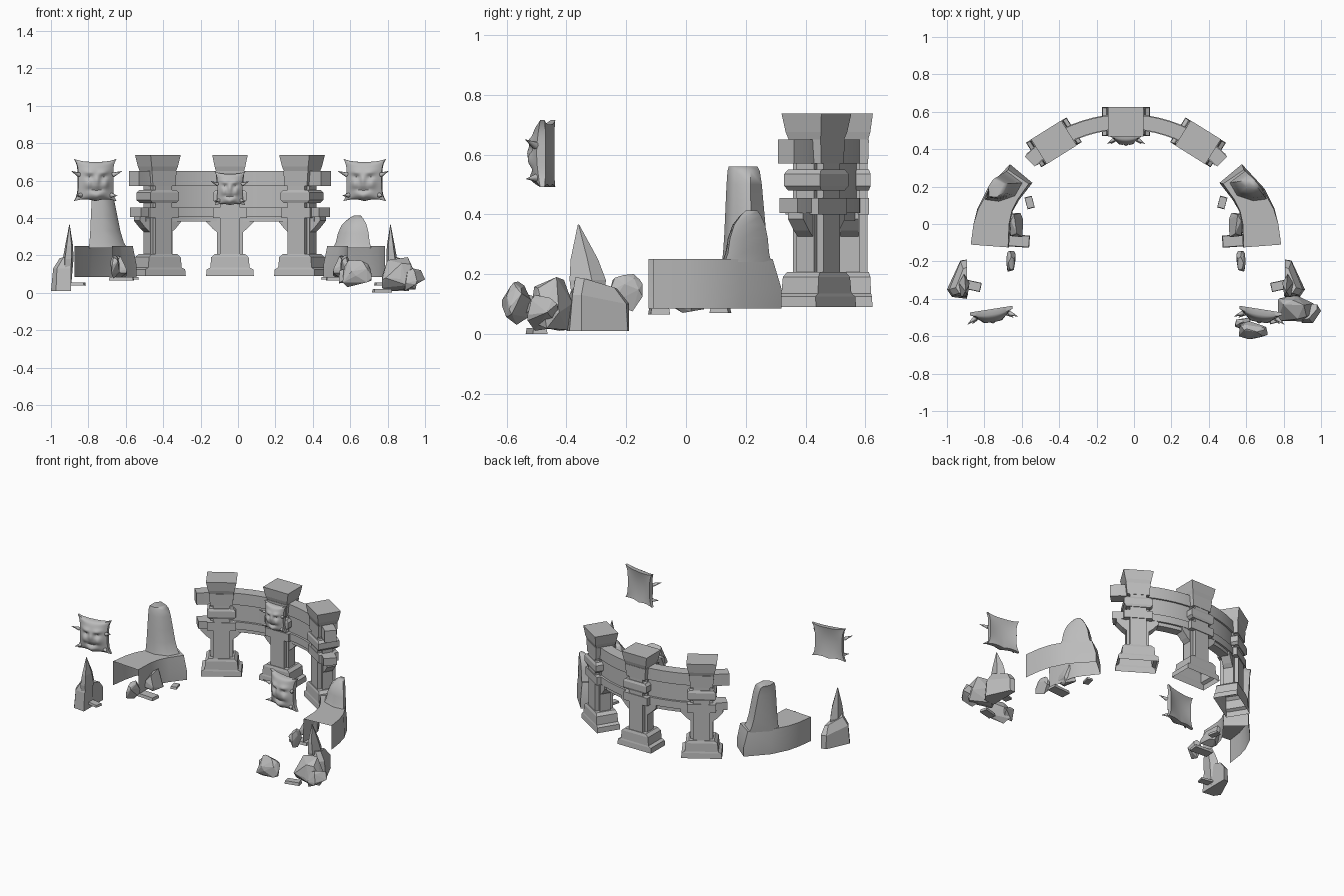
import bpy, bmesh, math, random
from mathutils import Vector, Matrix

cube = bpy.data.objects.get("Cube")
if cube:
    bpy.data.objects.remove(cube, do_unlink=True)

stone = bpy.data.materials.new("grey_stone")
stone.use_nodes = True
GREY = (0.5, 0.5, 0.5, 1)
stone.diffuse_color = GREY
stone.node_tree.nodes["Principled BSDF"].inputs["Base Color"].default_value = GREY

MID = -0.043                       # symmetry line of the ruin
ARC_Y, ARC_R = -0.18, 0.727        # colonnade arc


def finish(name, bm, matrix=None, smooth=None):
    if matrix:
        bmesh.ops.transform(bm, matrix=matrix, verts=bm.verts)
    bmesh.ops.recalc_face_normals(bm, faces=bm.faces)
    mesh = bpy.data.meshes.new(name)
    bm.to_mesh(mesh)
    bm.free()
    mesh.materials.append(stone)
    obj = bpy.data.objects.new(name, mesh)
    bpy.context.collection.objects.link(obj)
    if smooth:
        bpy.ops.object.select_all(action='DESELECT')
        obj.select_set(True)
        bpy.context.view_layer.objects.active = obj
        bpy.ops.object.shade_smooth_by_angle(angle=math.radians(smooth))


def loft(name, rings, matrix=None, smooth=None, closed=True, bottom=True):
    """Skin a row of equal rings; the first cap and the wrap can stay open."""
    bm = bmesh.new()
    loops = [[bm.verts.new(p) for p in ring] for ring in rings]
    n = len(loops[0])
    for a, b in zip(loops, loops[1:]):
        for i in range(n if closed else n - 1):
            j = (i + 1) % n
            bm.faces.new((a[i], a[j], b[j], b[i]))
    if bottom:
        bm.faces.new(loops[0])
    bm.faces.new(loops[-1])
    finish(name, bm, matrix, smooth)


def stack(name, levels, matrix=None, bottom=True):
    """Square block whose (height, width, depth) changes by level."""
    loft(name, [[(sx * w / 2, sy * d / 2, z) for sx, sy in
                 ((-1, -1), (1, -1), (1, 1), (-1, 1))]
                for z, w, d in levels], matrix, bottom=bottom)


def arc_band(name, deg, half, z0, z1):
    """Curved beam along the colonnade arc."""
    rings = []
    for i in range(21):
        a = math.radians(deg * (i / 10 - 1))
        rings.append([(MID - r * math.sin(a), ARC_Y + r * math.cos(a), z)
                      for r, z in ((ARC_R - half, z0), (ARC_R + half, z0),
                                   (ARC_R + half, z1), (ARC_R - half, z1))])
    loft(name, rings, smooth=30)


def rock(name, lo, hi, seed, count=16, flip=None):
    """Faceted boulder in the given bounds, narrowing towards its top."""
    rng = random.Random(seed)
    pts = [Vector([rng.uniform(-1, 1) for _ in range(3)]).normalized() for _ in range(count)]
    ends = [(min(p[k] for p in pts), max(p[k] for p in pts)) for k in range(3)]
    bm = bmesh.new()
    for p in pts:
        t = [(p[k] - ends[k][0]) / (ends[k][1] - ends[k][0]) for k in range(3)]
        grow = 1.35 - 0.5 * t[2]
        for k in (0, 1):
            t[k] = min(1, max(0, 0.5 + (t[k] - 0.5) * grow))
        bm.verts.new([lo[k] + (hi[k] - lo[k]) * t[k] for k in range(3)])
    hull = bmesh.ops.convex_hull(bm, input=bm.verts)
    inner = {g for g in hull["geom_interior"] if isinstance(g, bmesh.types.BMVert)}
    bmesh.ops.delete(bm, geom=list(inner), context='VERTS')
    finish(name, bm, flip)


def mask(name, place, width, height):
    """Carved demon face: a pinched cushion with brow, nose, cheeks and horns."""
    def bump(u, v, cu, cv, ru, rv):
        return math.exp(-((u - cu) / ru) ** 2 - ((v - cv) / rv) ** 2)
    n, size = 24, height / 0.225
    bm = bmesh.new()
    front, back = [], []
    for j in range(n + 1):
        front.append([])
        back.append([])
        for i in range(n + 1):
            u, v = 2 * i / n - 1, 2 * j / n - 1
            s = abs(u)
            x = u * (0.82 + 0.18 * v ** 4)
            z = v * (0.86 + 0.14 * s ** 3) if v > 0 else v * (1 - 0.08 * math.sin(s * math.pi))
            y = 0.035 * (1 - u * u) * (1 - v * v) ** 0.5 - 0.015 * s ** 3 * v * v
            y += 0.012 * bump(s, v, .4, .42, .3, .14) + 0.012 * bump(s, v, 0, 0, .17, .3)
            y += 0.012 * bump(s, v, .5, -.2, .2, .25) - 0.01 * bump(s, v, .4, .15, .18, .12)
            y += 0.014 * bump(s, v, 0, -.75, .4, .15) - 0.01 * bump(s, v, 0, -.48, .4, .08)
            edge = 0.03 - 0.012 * (1 - u * u) * (1 - v * v)
            x, z = x * width / 2, z * height / 2
            front[j].append(bm.verts.new((x, -y * size, z)))
            back[j].append(bm.verts.new((x, edge * size, z)))
    for grid in (front, back):
        for j in range(n):
            for i in range(n):
                bm.faces.new((grid[j][i], grid[j][i + 1], grid[j + 1][i + 1], grid[j + 1][i]))
    rim = [(0, i) for i in range(n)] + [(j, n) for j in range(n)]
    rim += [(n, n - i) for i in range(n)] + [(n - j, 0) for j in range(n)]
    for (a, b), (c, d) in zip(rim, rim[1:] + rim[:1]):
        bm.faces.new((front[a][b], front[c][d], back[c][d], back[a][b]))
    finish(name, bm, place, 50)
    # horns at the temples and jaw
    for side in (-1, 1):
        for x, z, length, aim in ((.40, .12, .055, (1, -.6, .45)), (.36, -.36, .04, (.8, -.8, -.1))):
            d = Vector((side * aim[0], aim[1], aim[2])).normalized()
            at = Vector((side * x * width, -0.005, z * height)) + d * length * size / 2
            horn = bmesh.new()
            bmesh.ops.create_cone(horn, segments=8, cap_ends=True, radius1=0.013 * size,
                                  radius2=0.001, depth=length * size,
                                  matrix=Matrix.Translation(at) @
                                  d.to_track_quat('Z', 'Y').to_matrix().to_4x4())
            finish(name + "_horn", horn, place, 50)


# --- colonnade -----------------------------------------------------------
for label, deg in (("left", -32), ("centre", 0), ("right", 32)):
    a = math.radians(deg)
    place = (Matrix.Translation((MID - ARC_R * math.sin(a), ARC_Y + ARC_R * math.cos(a), 0))
             @ Matrix.Rotation(a, 4, 'Z'))
    stack(label + "_pillar_plinth", [(.09, .255, .155), (.125, .25, .15), (.135, .21, .145),
                                     (.19, .20, .14), (.207, .16, .13)], place, bottom=False)
    stack(label + "_pillar_shaft", [(.2, .105, .12), (.66, .105, .12)], place, bottom=False)
    stack(label + "_pillar_back", [(.2, .14, .07), (.66, .14, .07)], place, bottom=False)
    stack(label + "_pillar_bracket", [(.325, .14, .06), (.345, .19, .06), (.385, .265, .06),
                                      (.41, .265, .06)], place)
    stack(label + "_pillar_block", [(.40, .18, .13), (.455, .18, .13)], place)
    stack(label + "_pillar_collar", [(.48, .15, .13), (.495, .18, .142), (.535, .18, .142),
                                     (.55, .15, .13)], place)
    stack(label + "_pillar_neck", [(.57, .14, .125), (.65, .155, .13)], place)
    stack(label + "_pillar_cap", [(.65, .15, .125), (.675, .165, .14), (.737, .19, .157)], place)

arc_band("upper_beam", 45, .038, .57, .65)
arc_band("lower_beam", 44, .042, .405, .455)
arc_band("arch_soffit", 40, .03, .38, .41)
arc_band("wall_panel", 32, .027, .45, .58)

# --- masks ---------------------------------------------------------------
mask("pillar_mask", Matrix.Translation((MID, .455, .558)), .165, .18)
for label, side in (("right", -1), ("left", 1)):
    mask(label + "_floating_mask", Matrix.Translation((MID + side * .717, -.485, .603)) @
         Matrix.Rotation(-side * math.radians(9), 4, 'Z'), .23, .225)

# --- hollow broken walls, spires and rubble, one set per side -------------
FOOT = [(.83, -.11), (.815, 0), (.795, .08), (.74, .19), (.62, .32),
        (.50, .22), (.57, .13), (.605, .07), (.62, 0), (.625, -.125)]
TOP = [(.83, -.11), (.815, 0), (.79, .08), (.735, .18), (.63, .29),
       (.52, .215), (.58, .13), (.61, .07), (.625, 0), (.63, -.125)]
LOW = [(.755, .13), (.735, .185), (.635, .285), (.55, .22), (.59, .15), (.68, .12)]
HIGH = [(.735, .145), (.735, .20), (.70, .245), (.64, .215), (.65, .165), (.69, .14)]
PEAK = [(.70, .20), (.70, .22), (.685, .24), (.66, .235), (.66, .215), (.68, .20)]


def spire_rings(top, levels):
    """Rings easing from the wall top to the spire top."""
    return [[(p[0] + (q[0] - p[0]) * f, p[1] + (q[1] - p[1]) * f, z)
             for p, q in zip(LOW, top)] for z, f in levels]


TALL = spire_rings(HIGH, ((.24, 0), (.27, .2), (.33, .4), (.41, .58), (.5, .78), (.545, .95), (.56, 1.15)))
STUB = spire_rings(PEAK, ((.24, 0), (.27, .15), (.32, .25), (.365, .45), (.395, .75), (.412, 1)))

for label, side, spire in (("right", -1, TALL), ("left", 1, STUB)):
    flip = Matrix.Translation((MID, 0, 0)) @ Matrix.Diagonal((side, 1, 1, 1))
    wall = [[(x, y, z) for x, y in pts] for pts, z in ((FOOT, .085), (FOOT, .15), (TOP, .25))]
    loft(label + "_curved_wall", wall, flip, 35, closed=False, bottom=False)
    loft(label + "_broken_spire", spire, flip, 60, bottom=False)

    # loose slabs and stones at the foot of the wall
    for name, x, y, z, w, d, h, turn in (("slab_back", .515, .115, .07, .04, .065, .015, -15),
                                         ("slab_front", .58, -.09, .065, .13, .065, .02, 4),
                                         ("slab_outer", .82, -.33, .04, .09, .05, .015, 12)):
        spot = flip @ Matrix.Translation((x, y, 0)) @ Matrix.Rotation(math.radians(turn), 4, 'Z')
        stack(label + "_" + name, [(z, w, d), (z + h, w * .95, d * .9)], spot)
    rock(label + "_round_stone", (.55, -.07, .07), (.63, .06, .2), 4, 16, flip)
    rock(label + "_small_stone", (.59, -.255, .075), (.64, -.145, .2), 3, 20, flip)

    # tall crystal leaning on its boulder
    boulder = [[(.85, -.19, .01), (.885, -.195, .01), (.957, -.35, .01), (.93, -.39, .01), (.85, -.40, .01)],
               [(.85, -.19, .10), (.885, -.20, .10), (.945, -.35, .13), (.925, -.38, .13), (.85, -.39, .13)],
               [(.85, -.23, .15), (.87, -.24, .155), (.91, -.34, .185), (.89, -.37, .19), (.85, -.37, .185)]]
    loft(label + "_boulder", boulder, flip)
    crystal = [[(x + .03 * s * math.cos(t), y + .067 * s * math.sin(t), z)
                for t in (math.tau * k / 5 + .3 for k in range(5))]
               for z, x, y, s in ((.02, .87, -.33, .7), (.18, .865, -.335, 1),
                                  (.25, .86, -.345, .75), (.365, .858, -.36, .04))]
    loft(label + "_crystal", crystal, flip)

# --- extra rocks in front on the left -------------------------------------
rock("large_front_rock", (.77, -.52, .01), (.96, -.38, .19), 12, 24)
rock("large_front_chip", (.88, -.53, .01), (1.0, -.42, .13), 21)
rock("near_front_rock", (.56, -.615, .03), (.715, -.52, .175), 15, 24)
rock("near_front_chip", (.54, -.56, .05), (.62, -.50, .13), 33)
stack("front_slab", [(0, .10, .05), (.02, .09, .045)],
      Matrix.Translation((.77, -.50, 0)) @ Matrix.Rotation(.25, 4, 'Z'))
